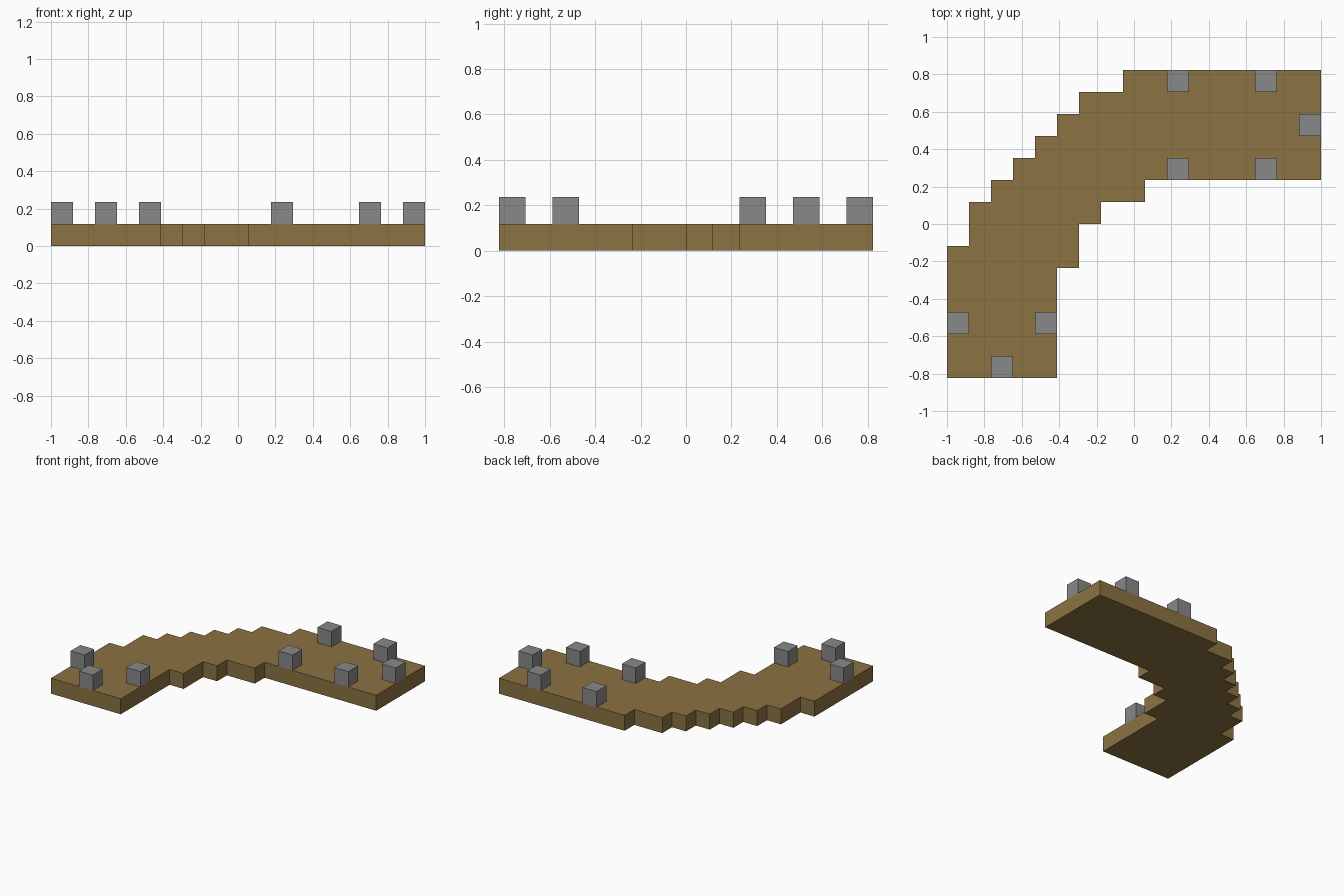
import bpy
import bmesh

cube = bpy.data.objects.get("Cube")
if cube:
    bpy.data.objects.remove(cube, do_unlink=True)

# The model sits on a grid of square cells, 17 wide and 14 deep
COLS, ROWS = 17, 14
U = 2 / COLS


def to_linear(c):
    c /= 255
    return c / 12.92 if c <= 0.04045 else ((c + 0.055) / 1.055) ** 2.4


def make_material(name, rgb):
    colour = [to_linear(c) for c in rgb] + [1]
    mat = bpy.data.materials.new(name)
    mat.use_nodes = True
    mat.diffuse_color = colour
    bsdf = next(n for n in mat.node_tree.nodes if n.type == "BSDF_PRINCIPLED")
    bsdf.inputs["Base Color"].default_value = colour
    return mat


def prism(name, outline, level, mat):
    """Extrude an outline given in grid cells into a one-cell-high block."""
    bm = bmesh.new()
    base = bm.faces.new([bm.verts.new(((x - COLS / 2) * U, (y - ROWS / 2) * U, level * U))
                         for x, y in outline])
    top = bmesh.ops.extrude_face_region(bm, geom=[base], use_keep_orig=True)["geom"]
    bmesh.ops.translate(bm, vec=(0, 0, U),
                        verts=[v for v in top if isinstance(v, bmesh.types.BMVert)])
    bmesh.ops.recalc_face_normals(bm, faces=bm.faces)
    mesh = bpy.data.meshes.new(name)
    bm.to_mesh(mesh)
    bm.free()
    mesh.materials.append(mat)
    obj = bpy.data.objects.new(name, mesh)
    bpy.context.collection.objects.link(obj)
    return obj


brown = make_material("earth_brown", (139, 115, 66))
grey = make_material("stone_grey", (137, 137, 137))

# Curved platform: inner stepped edge, then outer stepped edge, anticlockwise
inner = [(0, 0), (5, 0), (5, 5), (6, 5), (6, 7), (7, 7), (7, 8), (9, 8), (9, 9), (17, 9)]
outer = [(17, 14), (8, 14), (8, 13), (6, 13), (6, 12), (5, 12), (5, 11), (4, 11), (4, 10),
         (3, 10), (3, 9), (2, 9), (2, 8), (1, 8), (1, 6), (0, 6)]
prism("platform", inner + outer, 0, brown)

# Stone blocks along the edges of both arms
blocks = [(0, 2), (4, 2), (2, 0), (10, 9), (14, 9), (10, 13), (14, 13), (16, 11)]
for i, (x, y) in enumerate(blocks, 1):
    prism(f"stone_block_{i}", [(x, y), (x + 1, y), (x + 1, y + 1), (x, y + 1)], 1, grey)
